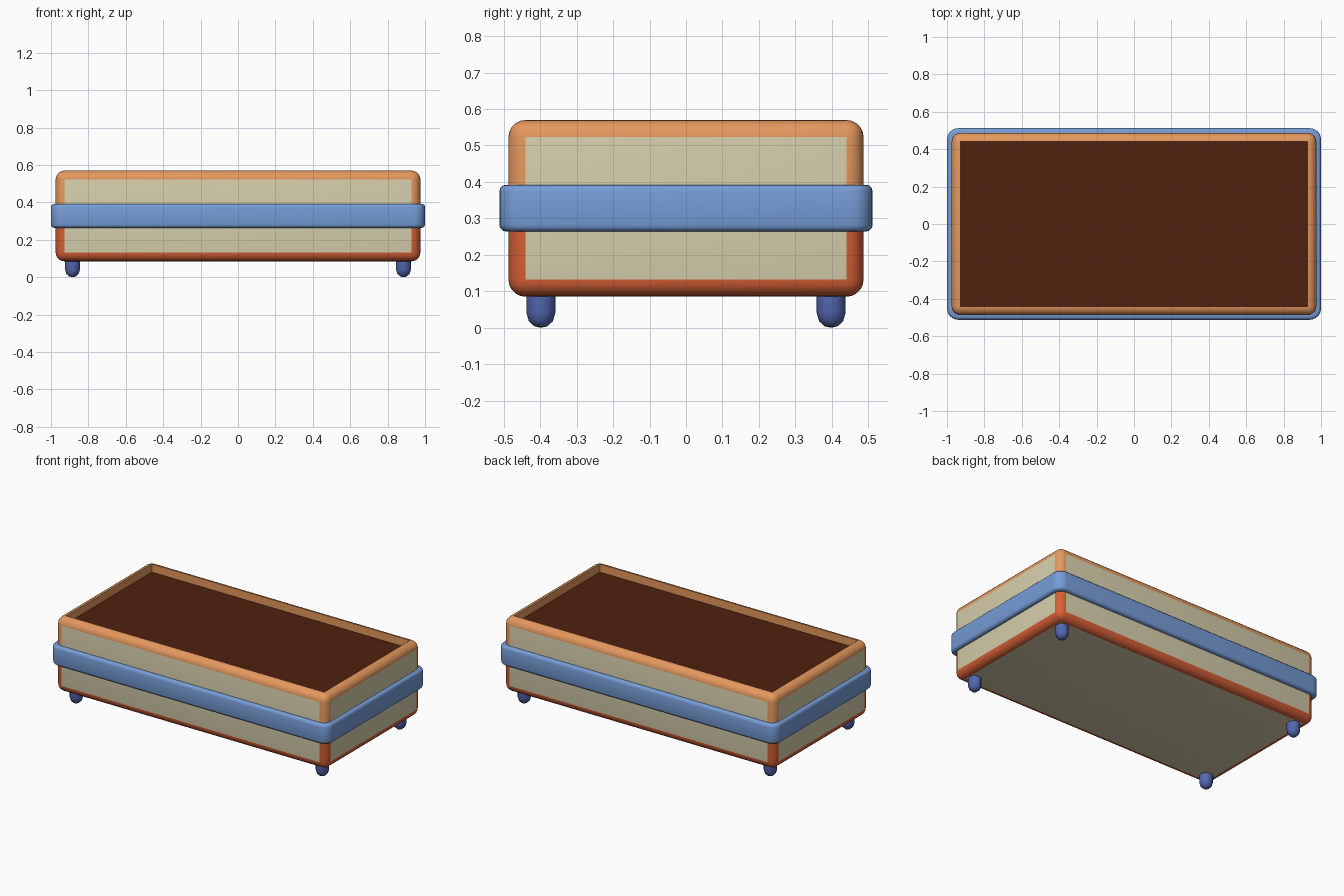
import bpy, bmesh, math
from mathutils import Matrix, Vector

if "Cube" in bpy.data.objects:
    bpy.data.objects.remove(bpy.data.objects["Cube"])


def material(name, rgb):
    lin = [(c / 255 / 12.92) if c / 255 <= 0.04045 else ((c / 255 + 0.055) / 1.055) ** 2.4 for c in rgb]
    m = bpy.data.materials.new(name)
    m.diffuse_color = (*lin, 1)
    m.use_nodes = True
    m.node_tree.nodes["Principled BSDF"].inputs["Base Color"].default_value = m.diffuse_color
    return m


cream = material("cream", (214, 206, 172))
orange = material("light orange", (228, 152, 94))
red = material("red orange", (214, 96, 54))
brown = material("dark brown", (80, 33, 15))
blue = material("blue", (118, 156, 214))
navy = material("dark blue", (84, 104, 178))


def finish(name, bm, mats, angle=35):
    bmesh.ops.recalc_face_normals(bm, faces=bm.faces)
    me = bpy.data.meshes.new(name)
    for f in bm.faces:
        f.smooth = True
    bm.to_mesh(me)
    bm.free()
    for m in mats:
        me.materials.append(m)
    me.set_sharp_from_angle(angle=math.radians(angle))
    ob = bpy.data.objects.new(name, me)
    bpy.context.collection.objects.link(ob)
    return ob


def box(hx, hy, z0, z1):
    bm = bmesh.new()
    bmesh.ops.create_cube(bm, size=1)
    for v in bm.verts:
        v.co = Vector((v.co.x * 2 * hx, v.co.y * 2 * hy, z0 + (v.co.z + 0.5) * (z1 - z0)))
    return bm


def bevel(bm, edges, width, segments):
    bmesh.ops.bevel(bm, geom=edges, offset=width, segments=segments, profile=0.5, affect='EDGES')
    bm.normal_update()


# Body: rounded box with a sunken top, coloured by direction and height
HX, HY, Z0, Z1, R, MID = 0.975, 0.487, 0.085, 0.57, 0.047, 0.327
body = box(HX, HY, Z0, Z1)
bevel(body, body.edges[:], R, 5)
lid = max(body.faces, key=lambda f: f.calc_center_median().z)
ext = bmesh.ops.extrude_discrete_faces(body, faces=[lid])
floor = ext["faces"][0]
for v in floor.verts:
    v.co.z -= 0.052
bmesh.ops.bisect_plane(body, geom=body.verts[:] + body.edges[:] + body.faces[:],
                       plane_co=(0, 0, MID), plane_no=(0, 0, 1))
body.normal_update()
for f in body.faces:
    c = f.calc_center_median()
    flat = max(abs(n) for n in f.normal) > 0.999
    inner_wall = abs(c.x) < HX - 0.01 and abs(c.y) < HY - 0.01 and c.z > 0.4
    if flat and inner_wall:
        f.material_index = 3 if abs(f.normal.z) > 0.9 else 1
    elif flat:
        f.material_index = 0
    else:
        f.material_index = 1 if c.z > MID else 2
finish("body", body, [cream, orange, red, brown])

# Band: rounded belt around the middle, open inside
band = box(1.0, 0.512, 0.264, 0.392)
bevel(band, [e for e in band.edges if abs(e.verts[0].co.z - e.verts[1].co.z) > 0.05], 0.06, 6)
bevel(band, [e for e in band.edges if abs(e.verts[0].co.z - e.verts[1].co.z) < 0.01], 0.018, 3)
caps = [f for f in band.faces if abs(f.normal.z) > 0.99 and f.calc_area() > 0.5]
bmesh.ops.inset_individual(band, faces=caps, thickness=0.025)
bmesh.ops.delete(band, geom=caps, context='FACES')
finish("band", band, [blue])

# Feet: short round-ended pegs spun from a profile
profile = [(0, 0.0), (0.018, 0.004), (0.033, 0.018), (0.04, 0.042), (0.04, 0.095)]
for sx, side in ((-1, "left"), (1, "right")):
    for sy, end in ((-1, "front"), (1, "back")):
        foot = bmesh.new()
        vs = [foot.verts.new((r, 0, z)) for r, z in profile]
        es = [foot.edges.new(p) for p in zip(vs, vs[1:])]
        bmesh.ops.spin(foot, geom=vs + es, cent=(0, 0, 0), axis=(0, 0, 1),
                       angle=2 * math.pi, steps=12, use_merge=True)
        bmesh.ops.remove_doubles(foot, verts=foot.verts, dist=1e-4)
        bmesh.ops.transform(foot, matrix=Matrix.Translation((sx * 0.885, sy * 0.398, 0)), verts=foot.verts)
        finish(f"{end}_{side}_foot", foot, [navy], 50)
